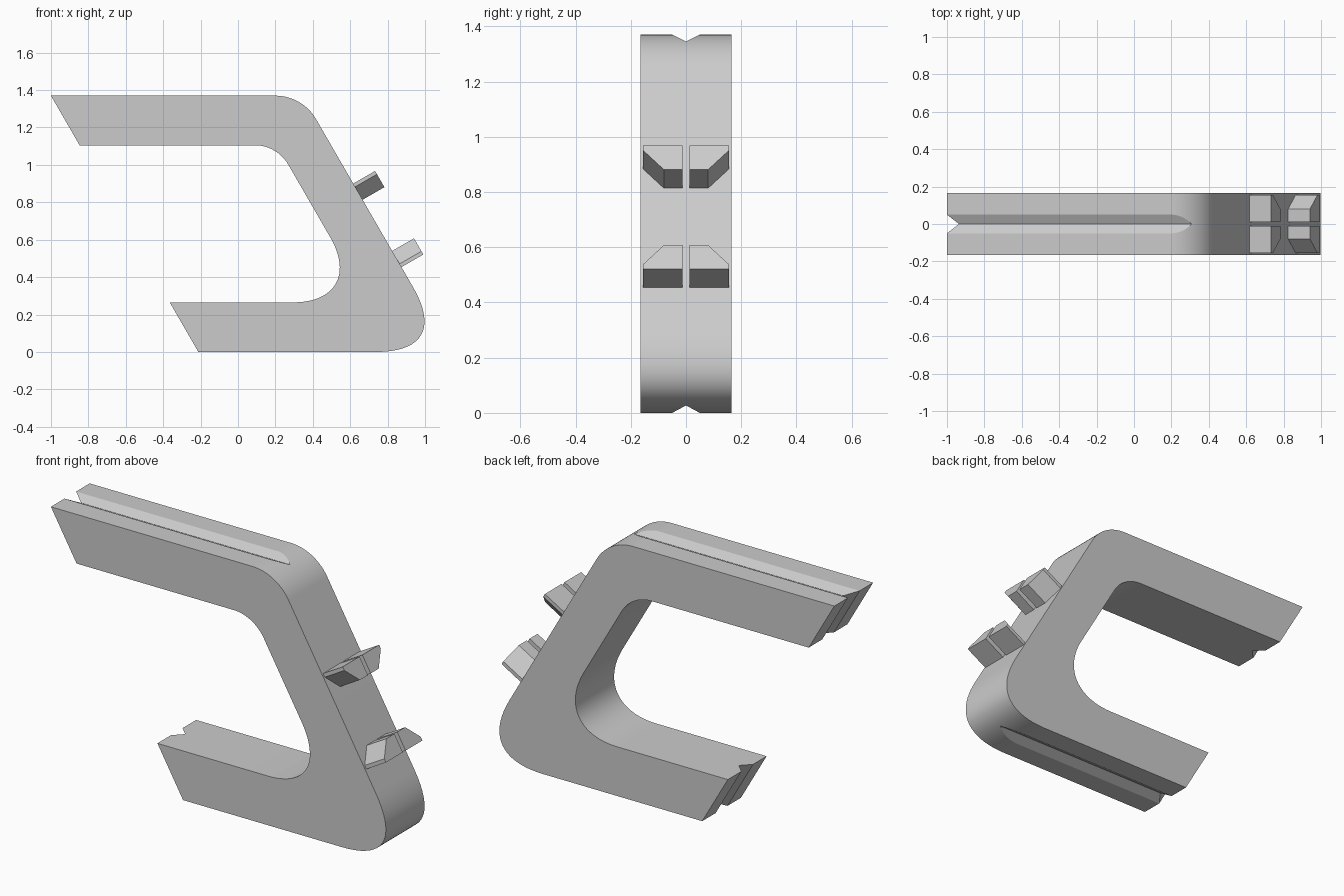
import bpy
import bmesh
from math import radians
from mathutils import Vector

cube = bpy.data.objects.get("Cube")
if cube:
    bpy.data.objects.remove(cube)

gray = bpy.data.materials.new("plain gray")
gray.use_nodes = True
COLOR = (0.6, 0.6, 0.6, 1)
gray.diffuse_color = COLOR
gray.node_tree.nodes["Principled BSDF"].inputs["Base Color"].default_value = COLOR

HALF = 0.165                       # half thickness of the body
DOWN = Vector((0.5, 0, -0.866))    # down the sloping side
OUT = Vector((0.866, 0, 0.5))      # away from the sloping side
SIDE = Vector((0, 1, 0))


def prism(name, points, sweep):
    """Sweep a closed outline along a vector."""
    bm = bmesh.new()
    face = bm.faces.new([bm.verts.new(p) for p in points])
    new = bmesh.ops.extrude_face_region(bm, geom=[face])["geom"]
    bmesh.ops.translate(bm, vec=sweep,
                        verts=[g for g in new if isinstance(g, bmesh.types.BMVert)])
    bmesh.ops.recalc_face_normals(bm, faces=bm.faces)
    mesh = bpy.data.meshes.new(name)
    bm.to_mesh(mesh)
    bm.free()
    mesh.materials.append(gray)
    obj = bpy.data.objects.new(name, mesh)
    bpy.context.collection.objects.link(obj)
    return obj


def corner(tip, before, after, length, pull, steps=24):
    """Rounded corner as a cubic curve; before and after point away from the tip."""
    tip = Vector(tip)
    a, d = tip + before * length, tip + after * length
    b, c = a.lerp(tip, pull), d.lerp(tip, pull)
    return [a * (1 - t) ** 3 + b * 3 * t * (1 - t) ** 2 + c * 3 * t * t * (1 - t) + d * t ** 3
            for t in (i / steps for i in range(steps + 1))]


# Body: slanted open loop with rounded corners
left = Vector((-1, 0, 0))
outline = [Vector((-1, 0, 1.37))]
outline += corner((0.345, 0, 1.37), left, DOWN, 0.145, 0.62)
outline += corner((1.136, 0, 0), -DOWN, left, 0.40, 0.635)
outline += [Vector((-0.212, 0, 0)), Vector((-0.365, 0, 0.265))]
outline += corner((0.694, 0, 0.265), left, -DOWN, 0.40, 0.57)
outline += corner((0.209, 0, 1.105), DOWN, left, 0.12, 0.62)
outline += [Vector((-0.847, 0, 1.105))]
body = prism("body", [p - SIDE * HALF for p in outline], SIDE * HALF * 2)


def groove(start, inward, sweep, depth, half=0.05):
    """Cut a V groove whose mouth lies on the surface."""
    start = Vector(start)
    reach = 1.4
    w = half * reach
    lift = inward * depth * (reach - 1)
    points = [start - SIDE * w - lift, start + SIDE * w - lift, start + inward * depth]
    cutter = prism("groove_cutter", points, sweep)
    cutter.hide_render = True
    mod = body.modifiers.new("groove", "BOOLEAN")
    mod.operation = "DIFFERENCE"
    mod.solver = "EXACT"
    mod.object = cutter
    bpy.context.view_layer.objects.active = body
    bpy.ops.object.modifier_apply(modifier=mod.name)
    bpy.data.objects.remove(cutter)


# Long grooves on the top and underside, short ones down both slanted ends
up = Vector((0, 0, 1))
groove((-1.1, 0, 1.37), -up, Vector((1.6, 0, 0)), 0.025)
groove((-0.5, 0, 0), up, Vector((1.6, 0, 0)), 0.027)
for end in ((-1, 0, 1.37), (-0.365, 0, 0.265)):
    groove(Vector(end) - DOWN * 0.1, OUT, DOWN * 0.52, 0.043)

# Studs: two pairs of chamfered blocks on the sloping side
PROFILE = [(0.012, 0), (0.155, 0), (0.155, 0.02), (0.08, 0.1), (0.012, 0.1)]
parts = [body]
for level, base, flip in (("upper", (0.616, 0, 0.90), False),
                          ("lower", (0.824, 0, 0.54), True)):
    for name, s in (("left", 1), ("right", -1)):
        points = [Vector(base) - OUT * 0.01 + SIDE * s * y + DOWN * (0.1 - d if flip else d)
                  for y, d in PROFILE]
        parts.append(prism(f"{level}_{name}_stud", points, OUT * 0.145))

# Smooth bends, sharp edges
bpy.ops.object.select_all(action="DESELECT")
for obj in parts:
    obj.select_set(True)
bpy.context.view_layer.objects.active = body
bpy.ops.object.shade_smooth_by_angle(angle=radians(20))
